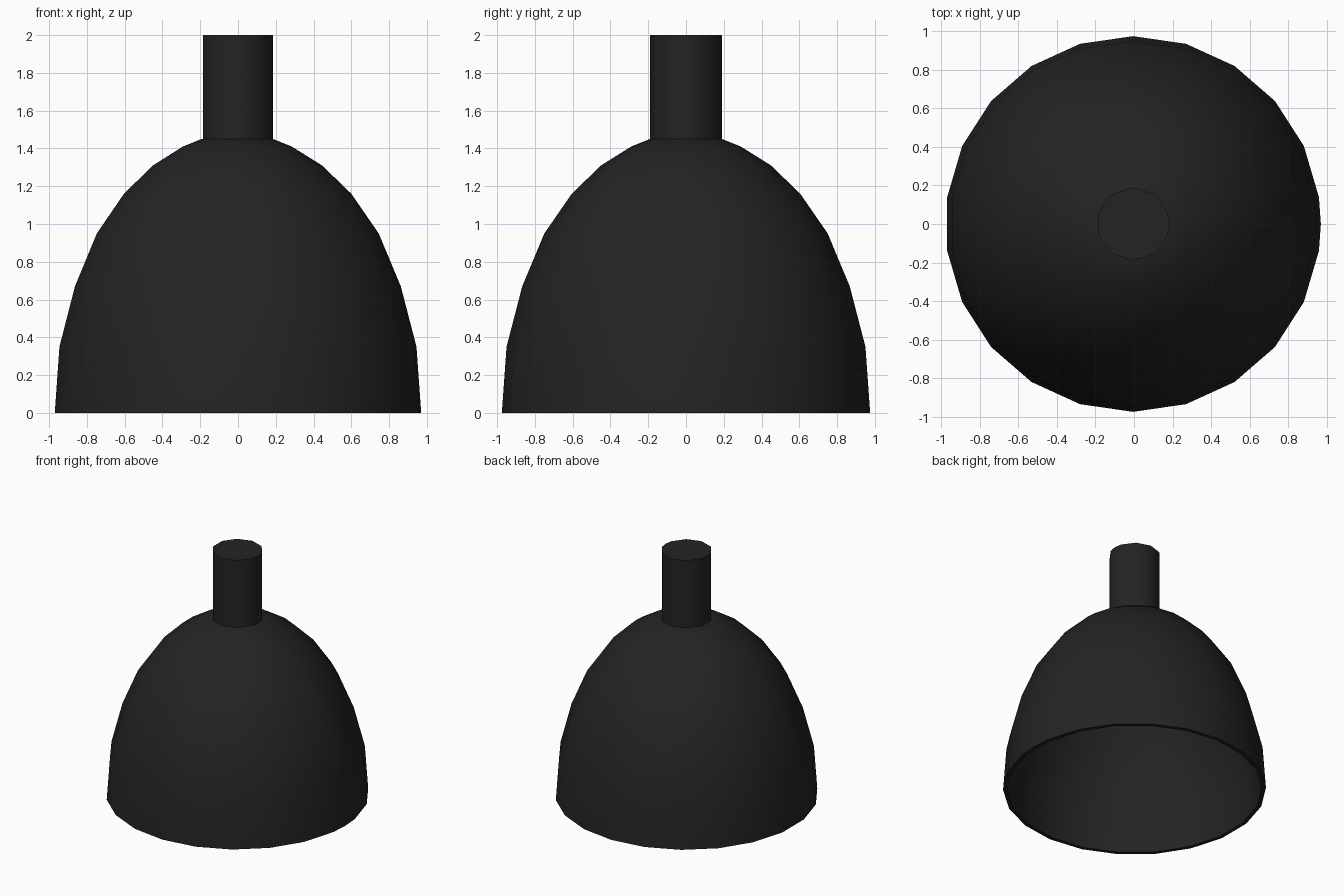
import bpy
import bmesh
from math import sin, cos, pi, radians

if "Cube" in bpy.data.objects:
    bpy.data.objects.remove(bpy.data.objects["Cube"], do_unlink=True)

black = bpy.data.materials.new("matte black")
black.use_nodes = True
colour = (0.017, 0.017, 0.017, 1)
black.diffuse_color = colour
black.node_tree.nodes["Principled BSDF"].inputs["Base Color"].default_value = colour

AXIS_X = -0.005


def lathe(name, profile, sides):
    """Spin (radius, z) points; the ring has an extra seam corner facing +x."""
    angles = [0] + [2 * pi * (i + 0.5) / sides for i in range(sides)]
    bm = bmesh.new()
    rings = []
    for r, z in profile:
        if r == 0:
            rings.append([bm.verts.new((AXIS_X, 0, z))] * len(angles))
        else:
            rings.append([bm.verts.new((AXIS_X + r * cos(a), r * sin(a), z)) for a in angles])
    for low, high in zip(rings, rings[1:]):
        for i in range(len(angles)):
            j = (i + 1) % len(angles)
            corners = [low[i], low[j], high[j], high[i]]
            bm.faces.new(list(dict.fromkeys(corners)))
    bmesh.ops.recalc_face_normals(bm, faces=bm.faces)
    mesh = bpy.data.meshes.new(name)
    bm.to_mesh(mesh)
    bm.free()
    mesh.materials.append(black)
    obj = bpy.data.objects.new(name, mesh)
    bpy.context.collection.objects.link(obj)
    bpy.ops.object.select_all(action="DESELECT")
    obj.select_set(True)
    bpy.context.view_layer.objects.active = obj
    bpy.ops.object.shade_smooth_by_angle(angle=radians(40))
    return obj


# Hollow bell shade: outer wall from crown to rim, then inner wall back up
outer = [(0.19, 1.45), (0.29, 1.41), (0.45, 1.31), (0.605, 1.16),
         (0.75, 0.95), (0.867, 0.67), (0.95, 0.35), (0.975, 0)]
wall = 0.03
inner = [(r - wall, max(z - wall * (1 - r), 0)) for r, z in reversed(outer)]
lathe("bell_shade", [(0, 1.45)] + outer + inner + [(0, inner[-1][1])], 22)

# Cord holder on the crown
lathe("cord_holder", [(0, 1.43), (0.19, 1.43), (0.19, 2), (0, 2)], 10)
